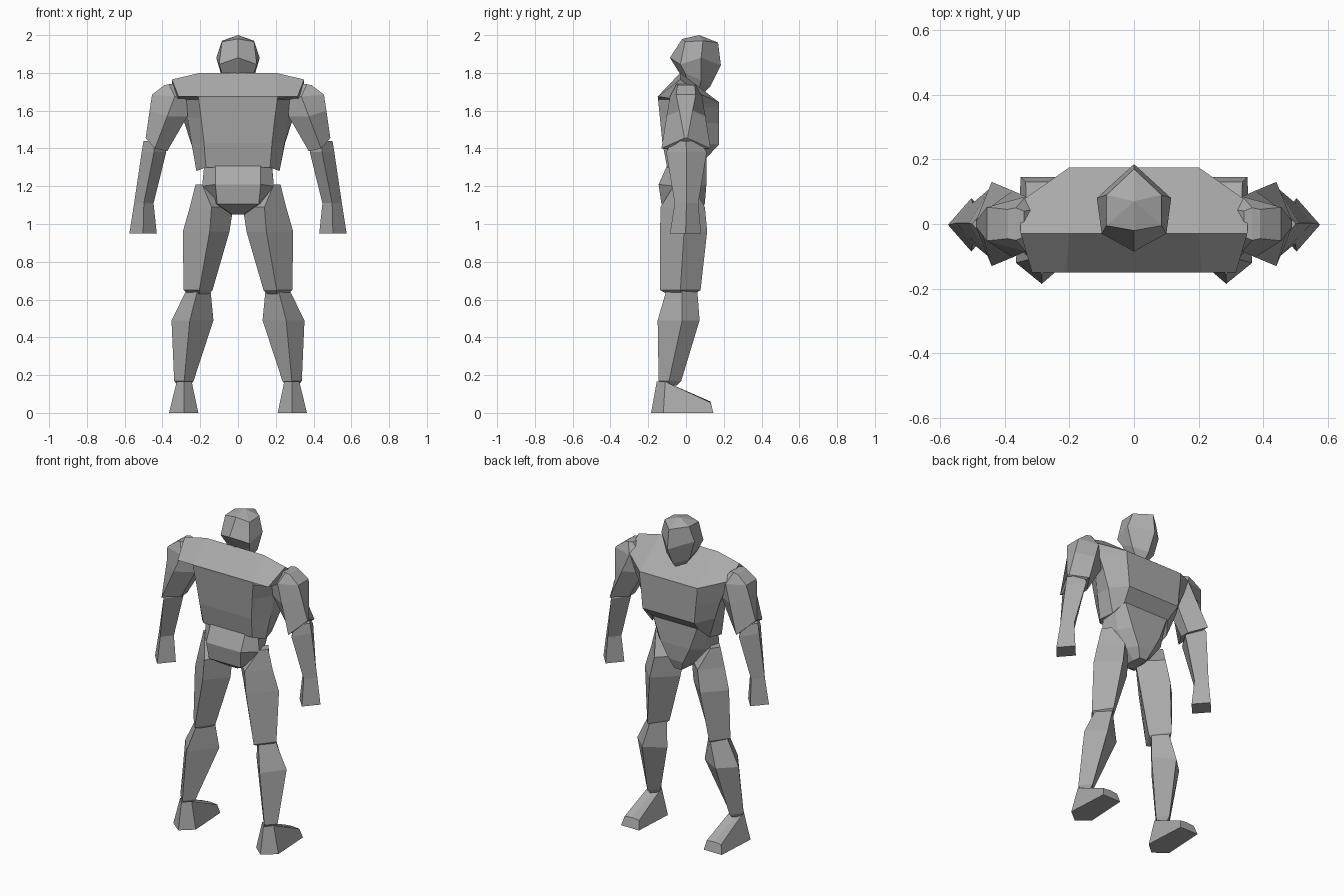
import bpy, bmesh

grey = bpy.data.materials.new("plain grey")
grey.diffuse_color = (0.40, 0.40, 0.40, 1)


def loft(name, rings):
    """Skin a stack of equal-length point rings and cap both ends with strips."""
    bm = bmesh.new()
    vs = [[bm.verts.new(p) for p in r] for r in rings]
    n = len(rings[0])
    for a, b in zip(vs, vs[1:]):
        for i in range(n):
            j = (i + 1) % n
            bm.faces.new((a[i], a[j], b[j], b[i]))
    for r in (vs[0], vs[-1]):
        for i in range(n // 2 - 1):
            bm.faces.new((r[i], r[i + 1], r[n - 2 - i], r[n - 1 - i]))
    bmesh.ops.remove_doubles(bm, verts=bm.verts, dist=0.0005)
    bmesh.ops.recalc_face_normals(bm, faces=bm.faces)
    me = bpy.data.meshes.new(name)
    bm.to_mesh(me)
    bm.free()
    me.materials.append(grey)
    bpy.context.collection.objects.link(bpy.data.objects.new(name, me))


def m(p):
    return (-p[0], p[1], p[2])


def body_ring(a, b, c, d):
    """Symmetric eight-point ring: inner back, outer back, outer front, inner front."""
    return [b, a, m(a), m(b), m(c), m(d), d, c]


def head_ring(b, sb, sf, f):
    """Symmetric six-point ring: back, side back, side front, front."""
    return [sb, b, m(sb), m(sf), f, sf]


def arm_ring(o, e, i):
    """Six-point ring mirrored in y: outer pair, front/back edges, inner pair."""
    back = lambda p: (p[0], -p[1], p[2])
    return [back(o), back(e), back(i), i, e, o]


def leg_ring(z, outer, front, inner, back):
    """Level four-point ring from (x, y) corners."""
    return [(x, y, z) for x, y in (outer, front, inner, back)]


def diamond(z, x0, x1, y0, y1):
    cx, cy = (x0 + x1) / 2, (y0 + y1) / 2
    return leg_ring(z, (x1, cy), (cx, y1), (x0, cy), (cx, y0))


def pair(name, rings):
    loft("right_" + name, rings)
    loft("left_" + name, [[m(p) for p in r] for r in rings])


# chest with sloping shoulders and recessed sides
loft("chest", [
    body_ring((.20, -.03, 1.80), (.35, -.03, 1.765), (.35, .07, 1.69), (.20, .175, 1.645)),
    body_ring((.21, -.15, 1.675), (.315, -.15, 1.675), (.33, .07, 1.64), (.20, .175, 1.635)),
    body_ring((.208, -.148, 1.66), (.29, -.03, 1.66), (.32, .07, 1.62), (.20, .175, 1.62)),
    body_ring((.195, -.138, 1.56), (.267, -.02, 1.56), (.285, .07, 1.54), (.19, .175, 1.53)),
    body_ring((.18, -.125, 1.43), (.247, -.03, 1.43), (.25, .07, 1.43), (.18, .175, 1.42)),
    body_ring((.17, -.10, 1.30), (.22, -.04, 1.28), (.20, .05, 1.29), (.16, .105, 1.35)),
])

# belly and pelvis, tapering to the crotch
loft("pelvis", [
    body_ring((.12, -.10, 1.31), (.18, -.06, 1.30), (.18, .05, 1.31), (.155, .108, 1.36)),
    body_ring((.12, -.145, 1.21), (.19, -.06, 1.20), (.16, .045, 1.20), (.10, .108, 1.21)),
    body_ring((.11, -.13, 1.105), (.125, -.03, 1.11), (.09, .04, 1.11), (.05, .10, 1.11)),
    body_ring((.03, -.05, 1.05), (.035, -.02, 1.05), (.03, .03, 1.05), (.025, .08, 1.05)),
])

# faceted head with a pointed crown and a short neck
loft("head", [
    [(0, .07, 2.0)] * 6,
    head_ring((0, -.02, 1.98), (.085, -.005, 1.965), (.085, .09, 1.97), (0, .17, 1.96)),
    head_ring((0, -.085, 1.88), (.10, -.03, 1.845), (.115, .08, 1.88), (0, .185, 1.84)),
    head_ring((0, -.035, 1.80), (.085, -.005, 1.80), (.08, .08, 1.76), (0, .13, 1.73)),
    head_ring((0, 0, 1.74), (.06, .01, 1.74), (.05, .07, 1.72), (0, .10, 1.70)),
])

# upper arms: squared shoulder narrowing to a diamond elbow
pair("upper_arm", [
    arm_ring((.39, .045, 1.735), (.365, .05, 1.74), (.34, .04, 1.74)),
    arm_ring((.455, .052, 1.685), (.335, .085, 1.675), (.27, .05, 1.66)),
    arm_ring((.468, .035, 1.60), (.375, .103, 1.57), (.268, .04, 1.57)),
    arm_ring((.489, .008, 1.455), (.44, .13, 1.40), (.375, .03, 1.385)),
])

# diamond-section forearms ending in blunt hands
pair("forearm", [
    diamond(1.44, .39, .50, -.07, .07),
    diamond(1.38, .38, .51, -.105, .11),
    diamond(1.11, .447, .55, -.06, .065),
    diamond(.95, .43, .575, -.085, .08),
])

# thighs, diamond in section
pair("thigh", [
    leg_ring(1.21, (.225, -.02), (.19, .03), (.16, -.02), (.19, -.06)),
    leg_ring(1.09, (.255, -.02), (.15, .10), (.025, -.02), (.14, -.135)),
    leg_ring(.96, (.292, -.01), (.175, .112), (.045, -.01), (.15, -.137)),
    leg_ring(.65, (.288, -.03), (.215, .077), (.135, -.03), (.205, -.137)),
    leg_ring(.63, (.265, -.03), (.21, .045), (.155, -.03), (.205, -.10)),
])

# shins with a bulging calf
pair("shin", [
    leg_ring(.645, (.275, -.02), (.21, .06), (.145, -.02), (.215, -.105)),
    leg_ring(.49, (.352, -.02), (.255, .072), (.13, 0), (.255, -.15)),
    leg_ring(.17, (.338, -.09), (.285, -.025), (.235, -.085), (.285, -.145)),
    leg_ring(.145, (.32, -.09), (.285, -.05), (.25, -.09), (.285, -.12)),
])

# wedge feet with pointed heels
pair("foot", [
    [(.325, -.11, .165), (.285, -.155, .165), (.245, -.11, .165),
     (.235, .13, .055), (.285, .13, .06), (.335, .13, .055)],
    [(.365, -.12, 0), (.285, -.185, 0), (.21, -.12, 0),
     (.225, .145, 0), (.285, .145, 0), (.35, .145, 0)],
])
